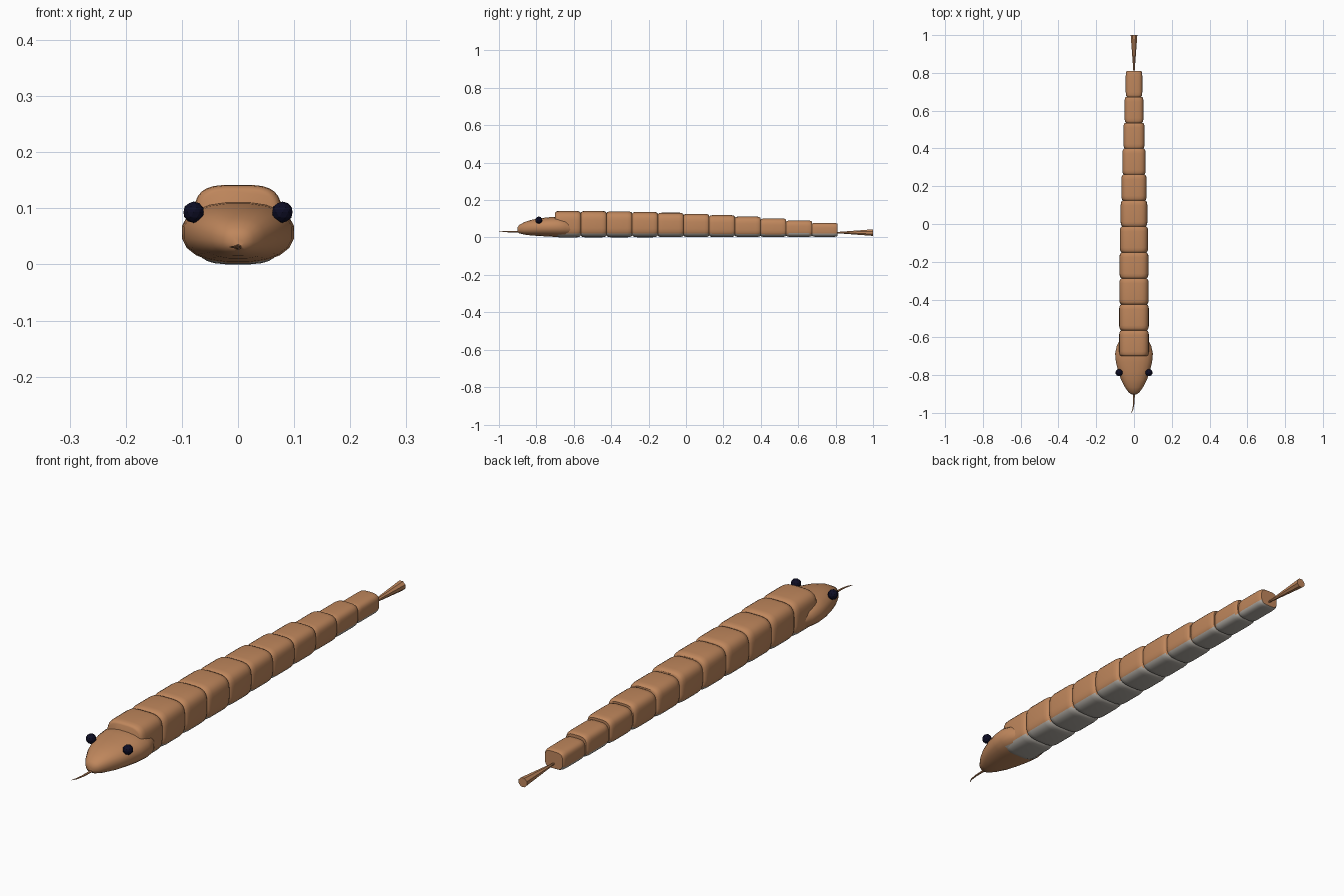
import bpy, bmesh, math

if "Cube" in bpy.data.objects:
    bpy.data.objects.remove(bpy.data.objects["Cube"])


def material(name, rgb):
    m = bpy.data.materials.new(name)
    m.diffuse_color = (*rgb, 1)
    m.use_nodes = True
    m.node_tree.nodes["Principled BSDF"].inputs["Base Color"].default_value = m.diffuse_color
    return m


brown = material("brown_skin", (0.52, 0.24, 0.107))
grey = material("grey_belly", (0.43, 0.40, 0.36))
navy = material("dark_navy_eye", (0.004, 0.004, 0.018))


def loft(name, rings, power, sides, belly=None, angle=40):
    """Rings of (y, centre x, half width, bottom z, top z) joined along y."""
    bm = bmesh.new()
    loops = []
    for y, cx, w, z0, z1 in rings:
        loop = []
        for k in range(sides):
            a = 2 * math.pi * (k + 0.5) / sides
            c, s = math.cos(a), math.sin(a)
            x = math.copysign(abs(c) ** (2 / power), c)
            z = math.copysign(abs(s) ** (2 / power), s)
            loop.append(bm.verts.new((cx + x * w, y, (z0 + z1) / 2 + z * (z1 - z0) / 2)))
        loops.append(loop)
    for a, b in zip(loops, loops[1:]):
        for k in range(sides):
            j = (k + 1) % sides
            bm.faces.new((a[k], a[j], b[j], b[k]))
    bm.faces.new(loops[0])
    bm.faces.new(loops[-1])
    bmesh.ops.recalc_face_normals(bm, faces=bm.faces)
    # pale underside
    if belly:
        for f in bm.faces:
            f.material_index = int(belly(f.calc_center_median()))
    me = bpy.data.meshes.new(name)
    bm.to_mesh(me)
    bm.free()
    me.materials.append(brown)
    if belly:
        me.materials.append(grey)
    me.shade_smooth()
    me.set_sharp_from_angle(angle=math.radians(angle))
    ob = bpy.data.objects.new(name, me)
    bpy.context.collection.objects.link(ob)
    return ob


# Body segments, shrinking toward the tail
widths = [.079, .079, .078, .077, .075, .071, .067, .062, .056, .050, .044]
tops = [.142, .142, .140, .137, .133, .127, .120, .112, .102, .091, .078]
step = 0.1373
ends = [(0, .86), (.004, .93), (.012, .98), (.026, 1)]
for i, (w, top) in enumerate(zip(widths, tops)):
    y0 = -0.70 + i * step
    y1 = y0 + step
    low = 0.003 * i / 10
    mid, half = (top + low) / 2, (top - low) / 2
    profile = [(y0 + d, s) for d, s in ends] + [(y1 - d, s) for d, s in reversed(ends)]
    loft(f"body_segment_{i + 1}",
         [(y, 0, w * s, mid - half * s, mid + half * s) for y, s in profile],
         3.6, 28, lambda c: c.z < 0.02)

# Head
head = [(-.902, .012, .032, .052), (-.893, .028, .022, .066), (-.865, .048, .015, .082),
        (-.825, .069, .010, .095), (-.78, .085, .007, .103), (-.73, .097, .004, .109),
        (-.685, .101, .002, .112), (-.645, .092, .003, .105), (-.61, .074, .010, .085)]
loft("head", [(y, 0, w, a, b) for y, w, a, b in head], 2.3, 20,
     lambda c: c.y > -0.69 and c.z < 0.02)

# Tongue with a bent tip
tongue = [(-.88, 0, .008), (-.91, 0, .005), (-.95, -.001, .004), (-.98, -.006, .003), (-1.0, -.014, .001)]
loft("tongue", [(y, x, r, .031 - r * .8, .031 + r * .8) for y, x, r in tongue], 2, 6)

# Rattle cone widening away from the body
loft("tail_cone", [(y, 0, r, .026 - r, .026 + r) for y, r in ((.80, .003), (1.0, .019))], 2, 8, angle=30)

# Eyes
for side, sx in (("left", -1), ("right", 1)):
    bpy.ops.mesh.primitive_ico_sphere_add(subdivisions=2, radius=0.019, location=(sx * .079, -.787, .093))
    eye = bpy.context.object
    eye.name = f"{side}_eye"
    eye.data.materials.append(navy)
